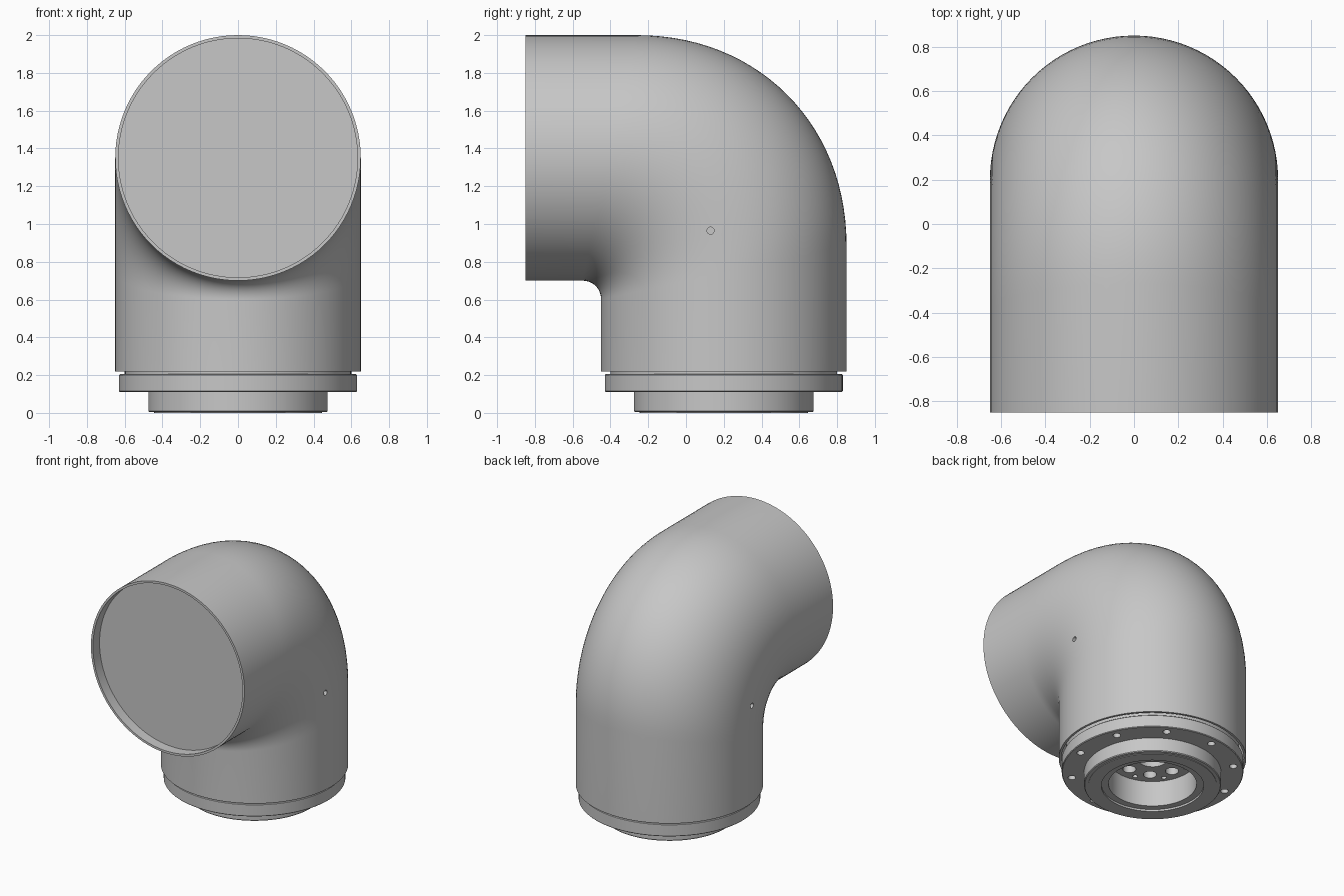
import bpy, bmesh
from math import sin, cos, pi, radians
from mathutils import Matrix, Vector

cube = bpy.data.objects.get("Cube")
if cube:
    bpy.data.objects.remove(cube)

# Single material
grey = bpy.data.materials.new("light_grey")
grey.use_nodes = True
colour = (0.57, 0.57, 0.57, 1)
grey.diffuse_color = colour
grey.node_tree.nodes["Principled BSDF"].inputs["Base Color"].default_value = colour

SIDES = 96
R = 0.65            # pipe radius
AXIS_Y = 0.2        # axis of the upright leg
AXIS_Z = 1.35       # axis of the level leg
FRONT, BOTTOM = -0.85, 0.22


def make_object(name, bm):
    bmesh.ops.recalc_face_normals(bm, faces=bm.faces)
    mesh = bpy.data.meshes.new(name)
    bm.to_mesh(mesh)
    bm.free()
    obj = bpy.data.objects.new(name, mesh)
    bpy.context.collection.objects.link(obj)
    mesh.materials.append(grey)
    return obj


def add_cylinder(bm, radius, depth, centre, axis="Z", segments=24):
    turn = Matrix.Rotation(pi / 2, 4, "Y") if axis == "X" else Matrix()
    bmesh.ops.create_cone(bm, cap_ends=True, segments=segments, radius1=radius,
                          radius2=radius, depth=depth,
                          matrix=Matrix.Translation(centre) @ turn)


def cut(obj, cutter_bm):
    cutter = make_object("hole_cutter", cutter_bm)
    cutter.hide_render = True
    mod = obj.modifiers.new("holes", "BOOLEAN")
    mod.operation = "DIFFERENCE"
    mod.solver = "EXACT"
    mod.object = cutter
    bpy.context.view_layer.objects.active = obj
    bpy.ops.object.modifier_apply(modifier=mod.name)
    bpy.data.objects.remove(cutter)


def shade(obj):
    bpy.ops.object.select_all(action="DESELECT")
    obj.select_set(True)
    bpy.context.view_layer.objects.active = obj
    bpy.ops.object.shade_smooth_by_angle(angle=radians(30))


def elbow_line(a):
    """Points from inside the front lip, around the bend, to inside the bottom lip."""
    s = sin(a)
    x, corner_y, corner_z = R * cos(a), AXIS_Y + R * s, AXIS_Z + R * s
    bend = 0.61 + 0.51 * s          # tight inside, wide outside
    inner = 0.633
    ix, iy, iz = inner * cos(a), AXIS_Y + inner * s, AXIS_Z + inner * s
    pts = [(ix, FRONT + 0.08, iz), (ix, FRONT, iz), (x, FRONT, corner_z)]
    steps = 28
    for i in range(steps + 1):
        t = i / steps * pi / 2
        p = 2 / 2.1
        u = max(sin(t), 0) ** p
        v = max(cos(t), 0) ** p if i < steps else 0
        pts.append((x, corner_y - bend * (1 - u), corner_z - bend * (1 - v)))
    pts += [(x, corner_y, BOTTOM), (ix, iy, BOTTOM), (ix, iy, BOTTOM + 0.3)]
    return pts


# Elbow housing
bm = bmesh.new()
lines = [[bm.verts.new(p) for p in elbow_line(2 * pi * k / SIDES)] for k in range(SIDES)]
for k in range(SIDES):
    a, b = lines[k], lines[(k + 1) % SIDES]
    for i in range(len(a) - 1):
        bm.faces.new((a[i], a[i + 1], b[i + 1], b[i]))
bm.faces.new([line[0] for line in lines])       # recessed front disc
bm.faces.new([line[-1] for line in lines])      # closed end above the flange
housing = make_object("elbow_housing", bm)

# Small hole on each side of the housing
bm = bmesh.new()
for side in (-1, 1):
    add_cylinder(bm, 0.019, 0.1, (side * R, 0.13, 0.965), "X")
cut(housing, bm)
shade(housing)

# Mounting flange with a stepped neck and a central bore
profile = [(0, 0.21), (0.305, 0.21), (0.305, 0.015), (0.355, 0.015), (0.355, 0),
           (0.445, 0), (0.445, 0.004), (0.47, 0.004), (0.475, 0.01), (0.475, 0.11),
           (0.625, 0.11), (0.63, 0.115), (0.63, 0.2), (0.625, 0.205),
           (0.6, 0.205), (0.6, 0.4), (0, 0.4)]
bm = bmesh.new()
verts = [bm.verts.new((r, AXIS_Y, z)) for r, z in profile]
edges = [bm.edges.new(pair) for pair in zip(verts, verts[1:])]
bmesh.ops.spin(bm, geom=verts + edges, cent=(0, AXIS_Y, 0), axis=(0, 0, 1),
               angle=2 * pi, steps=SIDES, use_merge=True)
bmesh.ops.remove_doubles(bm, verts=bm.verts, dist=0.0001)
flange = make_object("mounting_flange", bm)

# Bolt holes in the flange, and holes in the bore plate
bm = bmesh.new()


def hole_circle(count, ring, radius, z, depth, start):
    for k in range(count):
        a = radians(start) + 2 * pi * k / count
        add_cylinder(bm, radius, depth, Vector((ring * cos(a), AXIS_Y + ring * sin(a), z)))


hole_circle(10, 0.565, 0.027, 0.13, 0.12, 24)
hole_circle(8, 0.21, 0.046, 0.23, 0.14, 10)
hole_circle(8, 0.262, 0.018, 0.23, 0.1, 32.5)
add_cylinder(bm, 0.1, 0.16, (0, AXIS_Y, 0.23), segments=48)
cut(flange, bm)
shade(flange)
